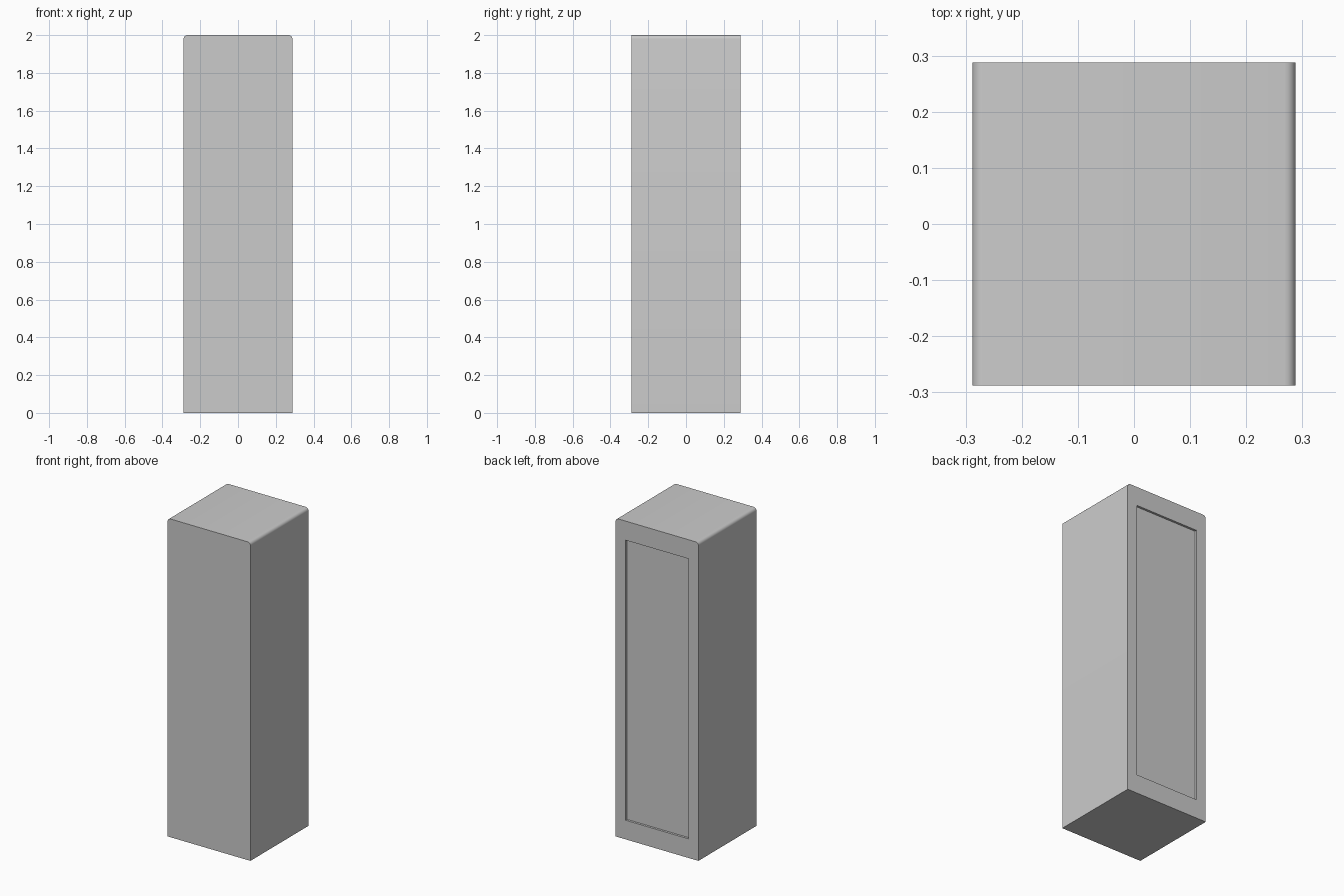
import bpy, bmesh, math
from mathutils import Matrix, Vector

if "Cube" in bpy.data.objects:
    bpy.data.objects.remove(bpy.data.objects["Cube"])

HALF, HEIGHT = 0.288, 2.0
PANEL_HALF, PANEL_LOW, PANEL_HIGH, PANEL_DEPTH = 0.22, 0.12, 1.88, 0.014


def box(name, lo, hi, round_top=0.0):
    """Box between two corners, optionally rounding the top edges that run front to back."""
    lo, hi = Vector(lo), Vector(hi)
    bm = bmesh.new()
    bmesh.ops.create_cube(bm, size=1.0, matrix=Matrix.Translation((lo + hi) / 2)
                          @ Matrix.Diagonal((*(hi - lo), 1.0)))
    if round_top:
        edges = [e for e in bm.edges
                 if all(abs(v.co.z - hi.z) < 1e-5 for v in e.verts)
                 and abs(e.verts[0].co.x - e.verts[1].co.x) < 1e-5]
        bmesh.ops.bevel(bm, geom=edges, offset=round_top, segments=5,
                        profile=0.5, affect='EDGES')
    mesh = bpy.data.meshes.new(name)
    bm.to_mesh(mesh)
    bm.free()
    obj = bpy.data.objects.new(name, mesh)
    bpy.context.collection.objects.link(obj)
    return obj


# Cabinet body with rounded upper left and right edges
body = box("cabinet_body", (-HALF, -HALF, 0), (HALF, HALF, HEIGHT), 0.02)

# Shallow recessed panel in the back
cutter = box("back_panel_cutter", (-PANEL_HALF, HALF - PANEL_DEPTH, PANEL_LOW),
             (PANEL_HALF, HALF + 0.1, PANEL_HIGH))
cutter.hide_render = True
recess = body.modifiers.new("back_panel_recess", 'BOOLEAN')
recess.operation = 'DIFFERENCE'
recess.solver = 'EXACT'
recess.object = cutter

bpy.ops.object.select_all(action='DESELECT')
body.select_set(True)
bpy.context.view_layer.objects.active = body
bpy.ops.object.modifier_apply(modifier=recess.name)
bpy.data.objects.remove(cutter)

# Smooth rounded edges, flat sides
bpy.ops.object.shade_smooth_by_angle(angle=math.radians(30))
